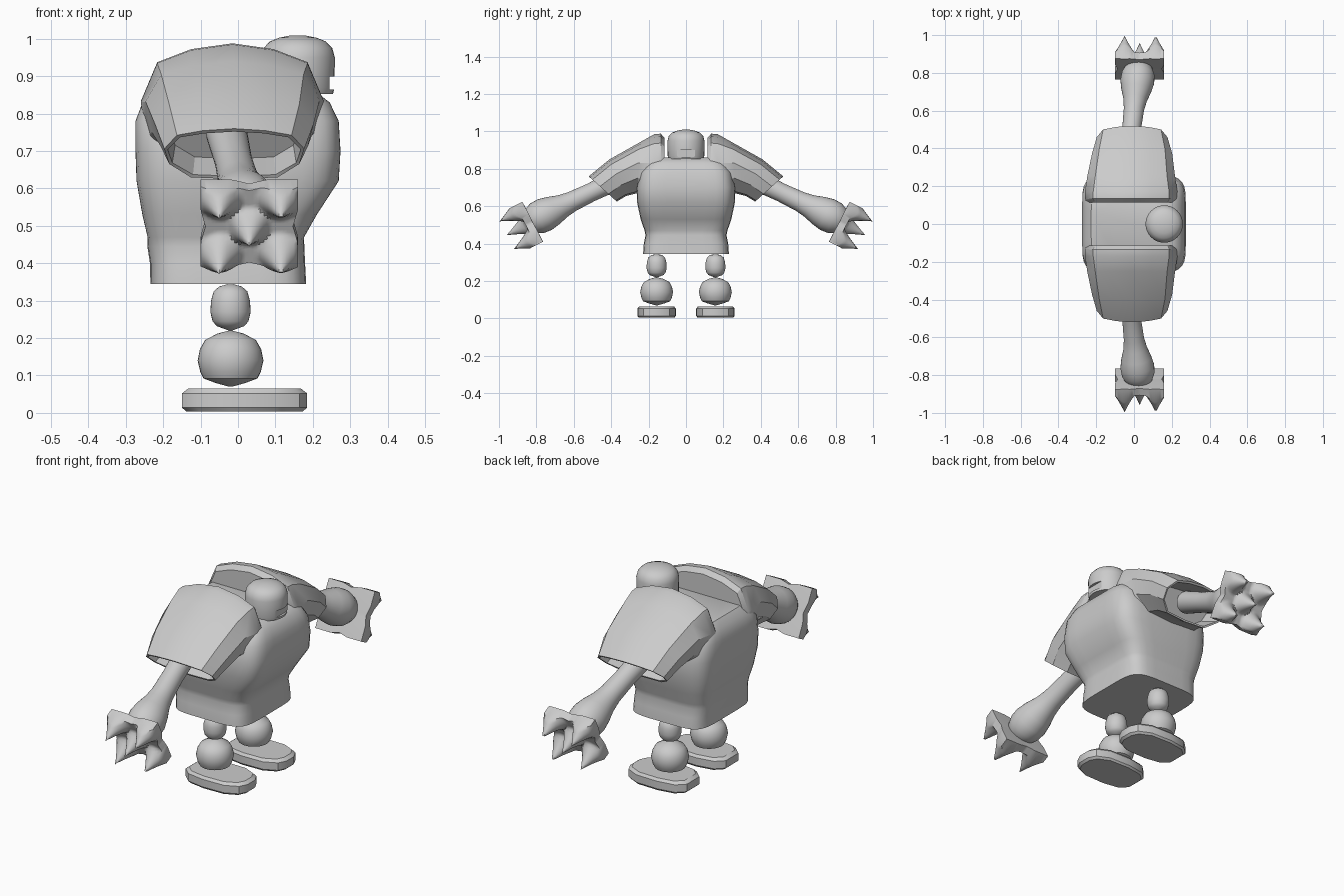
import bpy, bmesh, math
from mathutils import Vector

if "Cube" in bpy.data.objects:
    bpy.data.objects.remove(bpy.data.objects["Cube"])

grey = bpy.data.materials.new("plain_grey")
grey.diffuse_color = (0.6, 0.6, 0.6, 1)
grey.use_nodes = True
grey.node_tree.nodes["Principled BSDF"].inputs["Base Color"].default_value = grey.diffuse_color


def finish(name, bm, angle=35):
    bmesh.ops.recalc_face_normals(bm, faces=bm.faces)
    me = bpy.data.meshes.new(name)
    bm.to_mesh(me)
    bm.free()
    ob = bpy.data.objects.new(name, me)
    bpy.context.collection.objects.link(ob)
    me.materials.append(grey)
    bpy.ops.object.select_all(action='DESELECT')
    ob.select_set(True)
    bpy.context.view_layer.objects.active = ob
    bpy.ops.object.shade_smooth_by_angle(angle=math.radians(angle))
    return ob


def loft(name, rings, angle=35):
    """Skin a list of equal-length point rings and cap both ends."""
    bm = bmesh.new()
    vs = [[bm.verts.new(p) for p in r] for r in rings]
    n = len(vs[0])
    for a, b in zip(vs, vs[1:]):
        for i in range(n):
            j = (i + 1) % n
            bm.faces.new((a[i], a[j], b[j], b[i]))
    bm.faces.new(vs[0])
    bm.faces.new(vs[-1])
    return finish(name, bm, angle)


def tube(name, stations, n=32, axis=None, angle=35):
    """Round sections: (centre, radius), all square to one axis."""
    axis = Vector(axis or (0, 0, 1)).normalized()
    u = axis.orthogonal().normalized()
    v = axis.cross(u)
    rings = []
    for c, r in stations:
        rings.append([Vector(c) + r * (u * math.cos(t) + v * math.sin(t))
                      for t in (2 * math.pi * k / n for k in range(n))])
    return loft(name, rings, angle)


def spow(v, e):
    return math.copysign(abs(v) ** e, v)


# torso and shirt skirt: rounded boxes stacked in z (z, x back, x front, half depth)
rings = []
for z, x0, x1, hy in [(.345, -.237, .185, .23), (.40, -.238, .182, .226), (.445, -.245, .18, .217),
                      (.47, -.25, .185, .222), (.53, -.265, .22, .243), (.62, -.282, .28, .262),
                      (.70, -.285, .285, .265), (.78, -.285, .28, .25), (.83, -.265, .255, .22),
                      (.86, -.235, .215, .17)]:
    ring = []
    for k in range(32):
        t = 2 * math.pi * (k + .5) / 32
        c, s = spow(math.cos(t), .4), spow(math.sin(t), .4)
        pinch = 1 - .06 * (1 - min(1, abs(s))) * (1 if z > .46 else .3)
        ring.append(((x0 + x1) / 2 + (x1 - x0) / 2 * c * pinch, hy * s, z))
    rings.append(ring)
loft("torso", rings, 40)

# head: domed cylinder with a slot cut in its face
head = tube("head", [((.16, 0, z), r) for z, r in
                     [(.852, .094), (.87, .098), (.95, .099), (.975, .092), (.993, .075),
                      (1.003, .05), (1.009, .02)]], 32)
bpy.ops.mesh.primitive_cube_add(size=1, location=(.285, 0, .882))
slot = bpy.context.object
slot.name = "face_slot_cutter"
slot.scale = (.08, .11, .036)
slot.hide_render = True
slot.hide_set(True)
cut = head.modifiers.new("slot", 'BOOLEAN')
cut.operation = 'DIFFERENCE'
cut.object = slot

# sleeve section, right half from top to bottom
half = [(0, 1), (.45, .92), (.82, .74), (1, .2), (.93, -.4), (.62, -.93), (0, -1)]
section = half + [(-x, z) for x, z in half[-2:0:-1]]

# foot outline, half
toe = [(-.15, .05), (-.11, .088), (-.02, .103), (.10, .10), (.165, .07), (.185, .03)]
outline = toe + [(x, -y) for x, y in reversed(toe)]

for side, s in (("left", 1), ("right", -1)):
    # sleeve with shoulder: (top y, top z, bottom y, bottom z, centre x, half width)
    rings = []
    for ty, tz, by, bz, xc, w in [(.115, .965, .115, .60, -.015, .235), (.135, .988, .13, .60, -.015, .245),
                                  (.17, .985, .17, .60, -.015, .245), (.25, .94, .26, .67, -.015, .232),
                                  (.41, .85, .32, .655, -.01, .212), (.52, .76, .37, .625, -.01, .187),
                                  (.512, .752, .374, .633, -.01, .178), (.36, .80, .28, .68, -.01, .17)]:
        top, bot = Vector((xc, s * ty, tz)), Vector((xc, s * by, bz))
        mid, up = (top + bot) / 2, (top - bot) / 2
        rings.append([mid + up * b + Vector((w * a, 0, 0)) for a, b in section])
    loft(side + "_sleeve", rings, 32)

    # arm swelling into the forearm
    a, b = Vector((-.03, s * .36, .745)), Vector((.03, s * .86, .505))
    tube(side + "_arm", [(a.lerp(b, f), r) for f, r in
                         [(0, .055), (.3, .05), (.5, .054), (.6, .063), (.7, .08), (.79, .09),
                          (.87, .087), (.94, .07), (.985, .045), (1.01, .01)]], 32, b - a)

    # hand: square pad whose outer side rises into five claws
    n = 26
    out, up = Vector((0, s * .89, -.46)), Vector((0, s * .46, .89))
    base = Vector((.03, s * .83, .512))
    tips = [(-.08, -.083), (.085, -.083), (-.08, .083), (.085, .083), (0, 0)]
    bm = bmesh.new()
    grids = []
    for layer in (0, 1):
        g = []
        for i in range(n + 1):
            for j in range(n + 1):
                p, q = -.13 + .26 * i / n, -.12 + .24 * j / n
                d = min(math.hypot(p - x, q - y) for x, y in tips)
                h = .03 + .115 * max(0, 1 - d / .062) ** 1.25 if layer else -.012 + .2 * d * d
                e = 1 - .1 * max(0, 1 - min(abs(p), abs(q)) / .05)
                g.append(bm.verts.new(base + Vector((p * e, 0, 0)) + up * q * e + out * h))
        grids.append(g)
        for i in range(n):
            for j in range(n):
                k = i * (n + 1) + j
                bm.faces.new((g[k], g[k + 1], g[k + n + 2], g[k + n + 1]))
    m = n + 1
    rim = ([j for j in range(n)] + [i * m + n for i in range(n)]
           + [n * m + j for j in range(n, 0, -1)] + [i * m for i in range(n, 0, -1)])
    for k, l in zip(rim, rim[1:] + rim[:1]):
        bm.faces.new((grids[0][k], grids[0][l], grids[1][l], grids[1][k]))
    finish(side + "_hand", bm, 50)

    # leg balls
    y = s * .157
    for name, prof in (("thigh", [(.345, .004), (.338, .03), (.325, .045), (.30, .052), (.27, .054),
                                  (.245, .048), (.232, .037), (.22, .004)]),
                       ("shin", [(.22, .004), (.212, .035), (.195, .068), (.17, .082), (.14, .088),
                                 (.11, .081), (.092, .072), (.08, .04), (.07, .004)])):
        tube(f"{side}_{name}", [((-.02, y, z), r) for z, r in prof], 32)

    # flat foot with softened rims
    loft(side + "_foot", [[(.0175 + (x - .0175) * k, y + v * k, z) for x, v in outline]
                          for z, k in ((.004, .93), (.014, 1), (.052, 1), (.065, .9))], 35)
